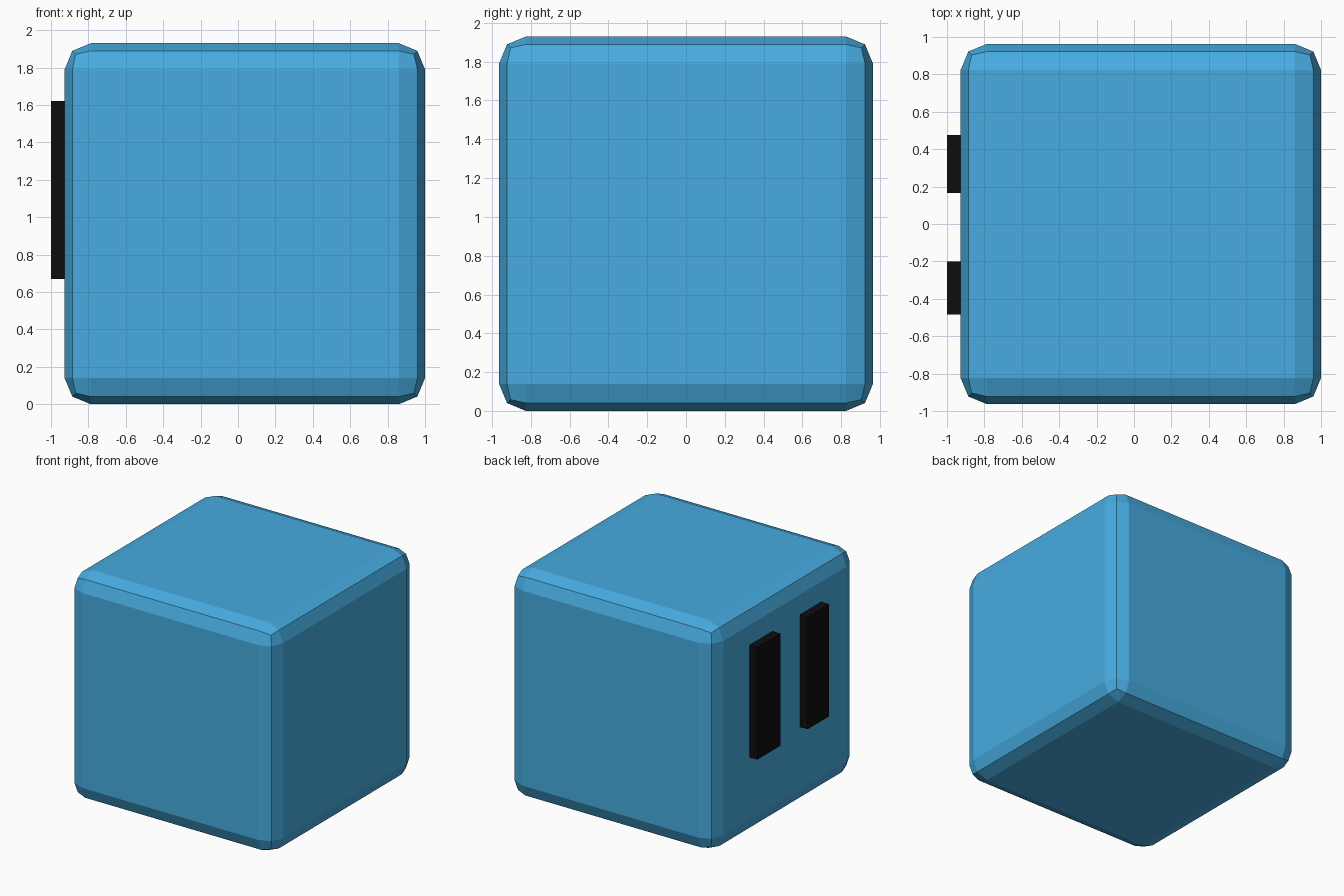
import bpy, bmesh

if "Cube" in bpy.data.objects:
    bpy.data.objects.remove(bpy.data.objects["Cube"])


def material(name, rgb):
    m = bpy.data.materials.new(name)
    m.diffuse_color = (*rgb, 1)
    m.use_nodes = True
    m.node_tree.nodes["Principled BSDF"].inputs["Base Color"].default_value = m.diffuse_color
    return m


def box(name, lo, hi, mat, bevel=0.0):
    bm = bmesh.new()
    bmesh.ops.create_cube(bm, size=1)
    for v in bm.verts:
        for i in range(3):
            v.co[i] = lo[i] if v.co[i] < 0 else hi[i]
    if bevel:
        bmesh.ops.bevel(bm, geom=bm.edges[:], offset=bevel, segments=2,
                        profile=0.5, affect='EDGES')
    me = bpy.data.meshes.new(name)
    bm.to_mesh(me)
    bm.free()
    me.materials.append(mat)
    ob = bpy.data.objects.new(name, me)
    bpy.context.collection.objects.link(ob)
    return ob


blue = material("sky blue", (0.063, 0.41, 0.75))
black = material("black", (0.004, 0.004, 0.004))

# Rounded cube body
box("body", (-0.927, -0.963, 0), (1.0, 0.963, 1.93), blue, 0.14)

# Two tall eyes standing out of the left side
for name, y0, y1 in (("back_eye", 0.165, 0.475), ("front_eye", -0.485, -0.20)):
    box(name, (-1.0, y0, 0.67), (-0.90, y1, 1.62), black)
